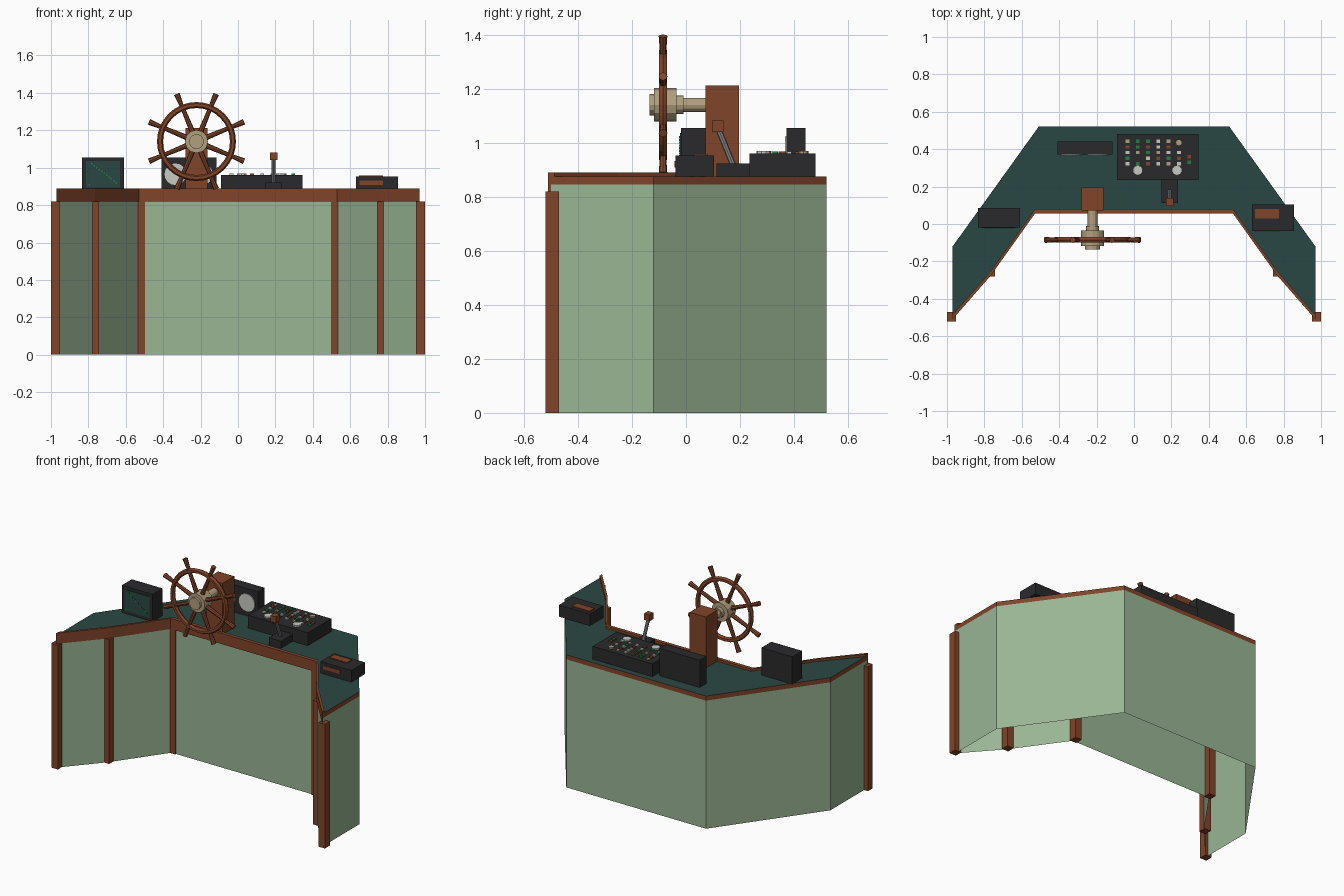
import bpy, bmesh, math
from mathutils import Vector

cube = bpy.data.objects.get("Cube")
if cube:
    bpy.data.objects.remove(cube, do_unlink=True)


def material(name, srgb):
    m = bpy.data.materials.new(name)
    m.use_nodes = True
    col = [(c / 255) ** 2.2 for c in srgb] + [1]
    m.diffuse_color = col
    m.node_tree.nodes["Principled BSDF"].inputs["Base Color"].default_value = col
    return m


WOOD = material("reddish_wood", (128, 70, 46))
SAGE = material("sage_green", (152, 180, 147))
TEAL = material("dark_teal", (46, 73, 69))
BLACK = material("charcoal", (46, 46, 48))
BRASS = material("dull_brass", (176, 158, 126))
WHITE = material("off_white", (200, 200, 194))
GREEN = material("signal_green", (40, 125, 70))
STEEL = material("steel_grey", (135, 135, 135))


def finish(name, bm, *mats):
    mesh = bpy.data.meshes.new(name)
    bm.normal_update()
    bm.to_mesh(mesh)
    bm.free()
    for m in mats:
        mesh.materials.append(m)
    ob = bpy.data.objects.new(name, mesh)
    bpy.context.collection.objects.link(ob)
    return ob


def box(name, x, y, z, mat):
    """Box from (min, max) ranges."""
    bm = bmesh.new()
    bmesh.ops.create_cube(bm, size=1)
    for v in bm.verts:
        v.co = [(r[0] + r[1]) / 2 + c * (r[1] - r[0]) for r, c in zip((x, y, z), v.co)]
    return finish(name, bm, mat)


def rod(name, a, b, r1, r2, mat, sides=12):
    """Cylinder or cone between two points."""
    a, b = Vector(a), Vector(b)
    bm = bmesh.new()
    bmesh.ops.create_cone(bm, cap_ends=True, segments=sides, radius1=r1, radius2=r2, depth=(b - a).length)
    turn = (b - a).to_track_quat("Z", "Y").to_matrix()
    for v in bm.verts:
        v.co = turn @ v.co + (a + b) / 2
    return finish(name, bm, mat)


def prism(name, outline, z0, z1, mats, caps=True):
    """Extruded plan outline; the top takes the last material."""
    bm = bmesh.new()
    low = [bm.verts.new((x, y, z0)) for x, y in outline]
    high = [bm.verts.new((x, y, z1)) for x, y in outline]
    n = len(outline)
    for i in range(n):
        j = (i + 1) % n
        bm.faces.new((low[i], low[j], high[j], high[i]))
    if caps:
        bm.faces.new(low[::-1])
        bm.faces.new(high).material_index = len(mats) - 1
    return finish(name, bm, *mats)


# Console plan: kinked front edge and angled back, mirrored across x
front_half = [(0.53, 0.065), (0.765, -0.265), (0.97, -0.5)]
back_half = [(0.97, -0.12), (0.51, 0.52)]
front = [(-x, y) for x, y in reversed(front_half)] + front_half
outline = front + back_half + [(-x, y) for x, y in reversed(back_half)]
prism("console_walls", outline, 0, 0.845, [SAGE], caps=False)
prism("console_top", outline, 0.845, 0.875, [WOOD, TEAL])
lip = [(x, y - 0.01) for x, y in front] + [(x, y + 0.014) for x, y in reversed(front)]
prism("front_trim", lip, 0.82, 0.89, [WOOD])

# Wooden posts
for side, s in (("left", 1), ("right", -1)):
    for label, px, py in (("inner", 0.522, 0.082), ("middle", 0.768, -0.256), ("end", 0.975, -0.495)):
        x = sorted((s * (px - 0.024), s * (px + 0.024)))
        box(f"{side}_{label}_post", x, (py - 0.025, py + 0.025), (0, 0.82), WOOD)

# Radar display with screen and blips
box("radar_case", (-0.835, -0.61), (-0.018, 0.085), (0.875, 1.055), BLACK)
box("radar_screen", (-0.813, -0.632), (-0.022, -0.017), (0.895, 1.035), TEAL)
for i in range(12):
    x = -0.795 + 0.145 * ((i * 5) % 12) / 11
    z = 0.91 + 0.11 * ((i * 7) % 12) / 11
    box("radar_blip", (x - 0.004, x + 0.004), (-0.025, -0.021), (z - 0.004, z + 0.004), GREEN)

# Gauge display with two dials
box("gauge_case", (-0.41, -0.115), (0.372, 0.442), (0.875, 1.055), BLACK)
for x in (-0.335, -0.193):
    rod("gauge_dial", (x, 0.374, 0.965), (x, 0.367, 0.965), 0.058, 0.058, WHITE, 16)

# Switch panel with rows of buttons and two knobs
box("switch_panel", (-0.09, 0.345), (0.235, 0.48), (0.875, 0.96), BLACK)
key = {"b": BRASS, "g": GREEN, "w": WHITE, "r": WOOD}
for r, row in enumerate(("bggwb.", "rgrwr.", "wbgbww", "g.wrgr", "wgrwbw")):
    for c, k in enumerate(row):
        if k != ".":
            x, y = -0.035 + c * 0.055, 0.442 - r * 0.03
            box("panel_button", (x - 0.01, x + 0.01), (y - 0.009, y + 0.009), (0.955, 0.968), key[k])
rod("panel_lamp", (0.24, 0.435, 0.955), (0.24, 0.435, 0.97), 0.018, 0.018, BRASS, 8)
for y, mat in ((0.36, WOOD), (0.33, GREEN)):
    box("side_button", (0.285, 0.305), (y - 0.01, y + 0.01), (0.955, 0.968), mat)
for x in (0.02, 0.23):
    rod("panel_knob", (x, 0.287, 0.955), (x, 0.287, 0.97), 0.027, 0.027, WHITE, 10)

# Throttle
box("throttle_base", (0.147, 0.235), (0.112, 0.235), (0.875, 0.922), BLACK)
rod("throttle_lever", (0.19, 0.175, 0.915), (0.19, 0.12, 1.05), 0.011, 0.011, STEEL, 8)
box("throttle_grip", (0.17, 0.21), (0.096, 0.138), (1.04, 1.082), WOOD)

# Radio box with handset plates
box("radio_case", (0.63, 0.855), (-0.038, 0.103), (0.875, 0.952), BLACK)
box("radio_handset", (0.648, 0.775), (0.03, 0.08), (0.948, 0.958), WOOD)
box("radio_front_plate", (0.65, 0.775), (-0.042, -0.036), (0.908, 0.932), WOOD)

# Wheel pedestal, shaft and hub
CX, CY, CZ = -0.222, -0.085, 1.14
box("wheel_pedestal", (-0.282, -0.164), (0.073, 0.196), (0.875, 1.212), WOOD)
for name, y0, y1, r in (("wheel_shaft", -0.04, 0.08, 0.026), ("shaft_collar", -0.04, -0.01, 0.034),
                        ("wheel_hub", -0.118, -0.035, 0.062), ("hub_cap", -0.135, -0.11, 0.04)):
    rod(name, (CX, y1, CZ), (CX, y0, CZ), r, r, BRASS)

# Steering wheel rim: hexagonal section swept round
bm = bmesh.new()
N, M = 32, 6
rings = []
for i in range(N):
    a = math.tau * i / N
    ring = []
    for j in range(M):
        b = math.tau * j / M
        rad = 0.195 + 0.016 * math.cos(b)
        ring.append(bm.verts.new((CX + rad * math.cos(a), CY + 0.017 * math.sin(b), CZ + rad * math.sin(a))))
    rings.append(ring)
for i in range(N):
    p, q = rings[i], rings[(i + 1) % N]
    for j in range(M):
        k = (j + 1) % M
        bm.faces.new((p[j], p[k], q[k], q[j]))
bmesh.ops.recalc_face_normals(bm, faces=bm.faces)
finish("wheel_rim", bm, WOOD)

# Spokes and handles
for i in range(8):
    a = math.tau * (i + 0.5) / 8
    d = Vector((math.cos(a), 0, math.sin(a)))
    c = Vector((CX, CY, CZ))
    rod("wheel_spoke", c + d * 0.04, c + d * 0.2, 0.015, 0.011, WOOD, 8)
    rod("wheel_handle", c + d * 0.2, c + d * 0.275, 0.011, 0.016, WOOD, 8)
